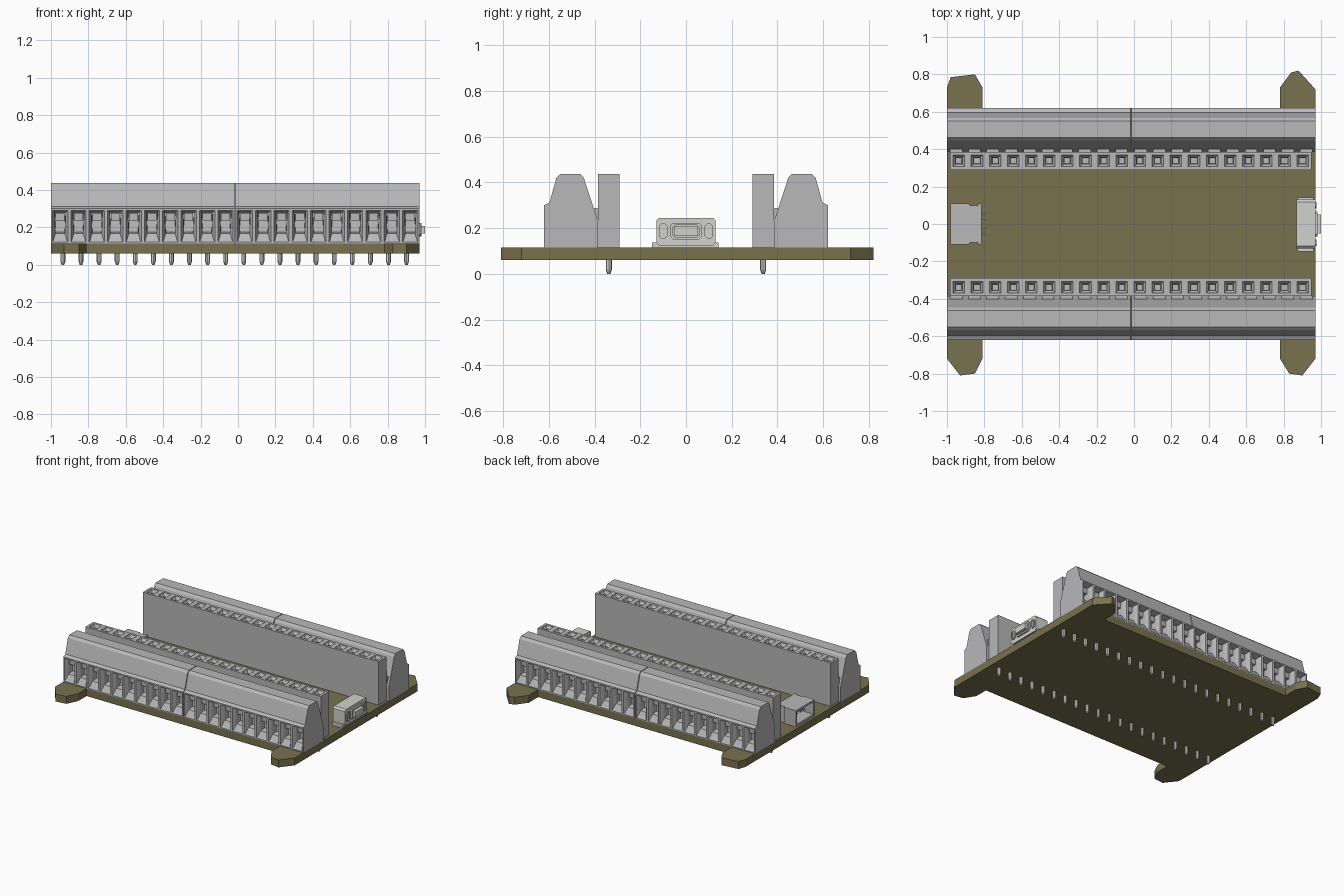
import bpy, bmesh
from mathutils import Matrix

if "Cube" in bpy.data.objects:
    bpy.data.objects.remove(bpy.data.objects["Cube"])


def material(name, rgb):
    m = bpy.data.materials.new(name)
    m.use_nodes = True
    m.diffuse_color = (*rgb, 1)
    m.node_tree.nodes["Principled BSDF"].inputs["Base Color"].default_value = (*rgb, 1)
    return m


OLIVE = material("olive board", (0.19, 0.165, 0.08))
GREY = material("grey plastic", (0.48, 0.48, 0.49))
PALE = material("pale metal", (0.64, 0.64, 0.61))


def finish(name, bm, mat):
    bmesh.ops.remove_doubles(bm, verts=bm.verts, dist=0.0002)
    bmesh.ops.recalc_face_normals(bm, faces=bm.faces)
    mesh = bpy.data.meshes.new(name)
    bm.to_mesh(mesh)
    bm.free()
    mesh.materials.append(mat)
    ob = bpy.data.objects.new(name, mesh)
    bpy.context.collection.objects.link(ob)
    return ob


def face(bm, pts):
    return bm.faces.new([bm.verts.new(p) for p in pts])


def loft(bm, rings, cap_start=False, cap_end=True):
    """Skin consecutive rings of points, with optional end faces."""
    for a, b in zip(rings, rings[1:]):
        for i in range(len(a)):
            j = (i + 1) % len(a)
            face(bm, (a[i], a[j], b[j], b[i]))
    if cap_start:
        face(bm, rings[0])
    if cap_end:
        face(bm, rings[-1])


def box(bm, x0, x1, y0, y1, z0, z1):
    c = Matrix.Translation(((x0 + x1) / 2, (y0 + y1) / 2, (z0 + z1) / 2))
    bmesh.ops.create_cube(bm, size=1, matrix=c @ Matrix.Diagonal((x1 - x0, y1 - y0, z1 - z0, 1)))


def rect(x, y, hx, hy, z):
    return [(x - hx, y - hy, z), (x + hx, y - hy, z), (x + hx, y + hy, z), (x - hx, y + hy, z)]


def octagon(y, z, hy, hz, c, x):
    """Chamfered rectangle facing along x."""
    return [(x, y + sy * a, z + sz * b) for sy, sz, a, b in (
        (-1, -1, hy - c, hz), (1, -1, hy - c, hz), (1, -1, hy, hz - c), (1, 1, hy, hz - c),
        (1, 1, hy - c, hz), (-1, 1, hy - c, hz), (-1, 1, hy, hz - c), (-1, -1, hy, hz - c))]


BASE, TOP, COUNT = 0.115, 0.437, 20

# Board with four angular corner feet
outline = [(-1, -.72), (-.93, -.81), (-.85, -.8), (-.81, -.72), (-.81, -.62),
           (.78, -.62), (.78, -.72), (.83, -.8), (.9, -.81), (.97, -.72),
           (.97, .72), (.88, .82), (.84, .81), (.78, .73), (.78, .62),
           (-.81, .62), (-.81, .73), (-.85, .8), (-.98, .785), (-1, .73)]
bm = bmesh.new()
loft(bm, [[(x, y, z) for x, y in outline] for z in (0.06, BASE)], True, True)
finish("board", bm, OLIVE)

# Screw terminal blocks: outer profile, with the wire face built cell by cell
profile = [(.62, BASE), (.62, .3), (.597, .312), (.567, .42), (.55, TOP),
           (.462, TOP), (.447, .42), (.385, .23), (.385, BASE)]
# Wire opening rings: bottom half width, z, depth, then the same for the top
opening = [(.041, .122, .62, .041, .29, .62), (.036, .13, .614, .033, .286, .603),
           (.025, .168, .592, .031, .284, .592), (.024, .175, .55, .028, .28, .54)]


def terminal(name, x0, x1, side):
    bm = bmesh.new()
    pitch = (x1 - x0) / 10
    for i in range(10):
        a, b = x0 + i * pitch, x0 + (i + 1) * pitch
        x = (a + b) / 2
        for k in range(1, len(profile)):
            (y, z), (v, w) = profile[k], profile[(k + 1) % len(profile)]
            face(bm, ((a, side * y, z), (b, side * y, z), (b, side * v, w), (a, side * v, w)))
        rings = [(pitch / 2, BASE, .62, pitch / 2, .3, .62)] + opening
        loft(bm, [[(x - h, side * y, z), (x + h, side * y, z),
                   (x + g, side * v, w), (x - g, side * v, w)] for h, z, y, g, w, v in rings])
    for x in (x0, x1):
        face(bm, [(x, side * y, z) for y, z in profile])
    finish(name, bm, GREY)
    # Clamp plates inside the openings and keys on the inner slope
    bm = bmesh.new()
    for i in range(10):
        x = x0 + (i + .5) * pitch
        ys = sorted((side * .578, side * .54))
        box(bm, x - .024, x + .024, *ys, .235, .277)
        ys = sorted((side * .386, side * .402))
        box(bm, x - .033, x + .033, *ys, .2, .287)
    finish(name + "_clamps", bm, GREY)


# Socket strips with square funnel holes, and their pins under the board
def header(name, side):
    pitch, y = 0.0967, side * .3375
    start = -0.0175 - pitch * COUNT / 2
    body, pins = bmesh.new(), bmesh.new()
    for i in range(COUNT):
        x = start + (i + .5) * pitch
        h = pitch / 2
        loft(body, [rect(x, y, h, .0475, TOP), rect(x, y, .031, .031, TOP),
                    rect(x, y, .027, .027, TOP - .012), rect(x, y, .018, .018, TOP - .022),
                    rect(x, y, .015, .015, TOP - .09)])
        low, high = rect(x, y, h, .0475, BASE), rect(x, y, h, .0475, TOP)
        face(body, low)
        for k in (0, 2):
            face(body, (low[k], low[k + 1], high[k + 1], high[k]))
        if i == 0:
            face(body, (low[3], low[0], high[0], high[3]))
        if i == COUNT - 1:
            face(body, (low[1], low[2], high[2], high[1]))
        bmesh.ops.create_cone(pins, cap_ends=True, segments=8, radius1=.013, radius2=.013,
                              depth=.05, matrix=Matrix.Translation((x, y, .042)))
        bmesh.ops.create_cone(pins, cap_ends=True, segments=8, radius1=.007, radius2=.013,
                              depth=.017, matrix=Matrix.Translation((x, y, .0085)))
    finish(name, body, GREY)
    finish(name + "_pins", pins, PALE)


for label, side in (("front", -1), ("back", 1)):
    terminal(label + "_terminal_block_right", -1, -.018, side)
    terminal(label + "_terminal_block_left", -.013, .97, side)
    header(label + "_socket_strip", side)

# Port on the +x edge: chamfered shell, rimmed slot and two side loops
bm = bmesh.new()
loft(bm, [octagon(0, .185, .13, .06, .012, .87), octagon(0, .185, .13, .06, .012, .97)], True)
box(bm, .875, .96, -.148, .142, BASE, .137)
finish("port_shell", bm, PALE)

bm = bmesh.new()
loft(bm, [octagon(0, .187, .067, .036, .01, .965), octagon(0, .187, .067, .036, .01, .982),
          octagon(0, .187, .056, .026, .008, .982), octagon(0, .187, .056, .026, .008, .975)])
box(bm, .97, 1, -.052, .052, .166, .208)
for y in (-.1, .1):
    loft(bm, [octagon(y, .187, .018, .034, .012, .965), octagon(y, .187, .018, .034, .012, .977),
              octagon(y, .187, .01, .026, .007, .977), octagon(y, .187, .01, .026, .007, .971)])
finish("port_rims", bm, PALE)

# Open-fronted plug socket on the -x edge, with notched sides and solder legs
bm = bmesh.new()
box(bm, -.98, -.88, -.11, .11, .222, .235)
box(bm, -.88, -.825, -.088, .088, .222, .235)
box(bm, -.98, -.82, -.1, .1, BASE, .13)
box(bm, -.835, -.815, -.11, .11, BASE, .235)
for s in (-1, 1):
    box(bm, -.98, -.88, *sorted((s * .11, s * .096)), BASE, .235)
    box(bm, -.88, -.83, *sorted((s * .1, s * .086)), BASE, .235)
for i in range(4):
    y = (i - 1.5) * .04
    box(bm, -.93, -.79, y - .005, y + .005, .16, .17)
    box(bm, -.8, -.79, y - .005, y + .005, BASE, .17)
finish("plug_socket", bm, GREY)
